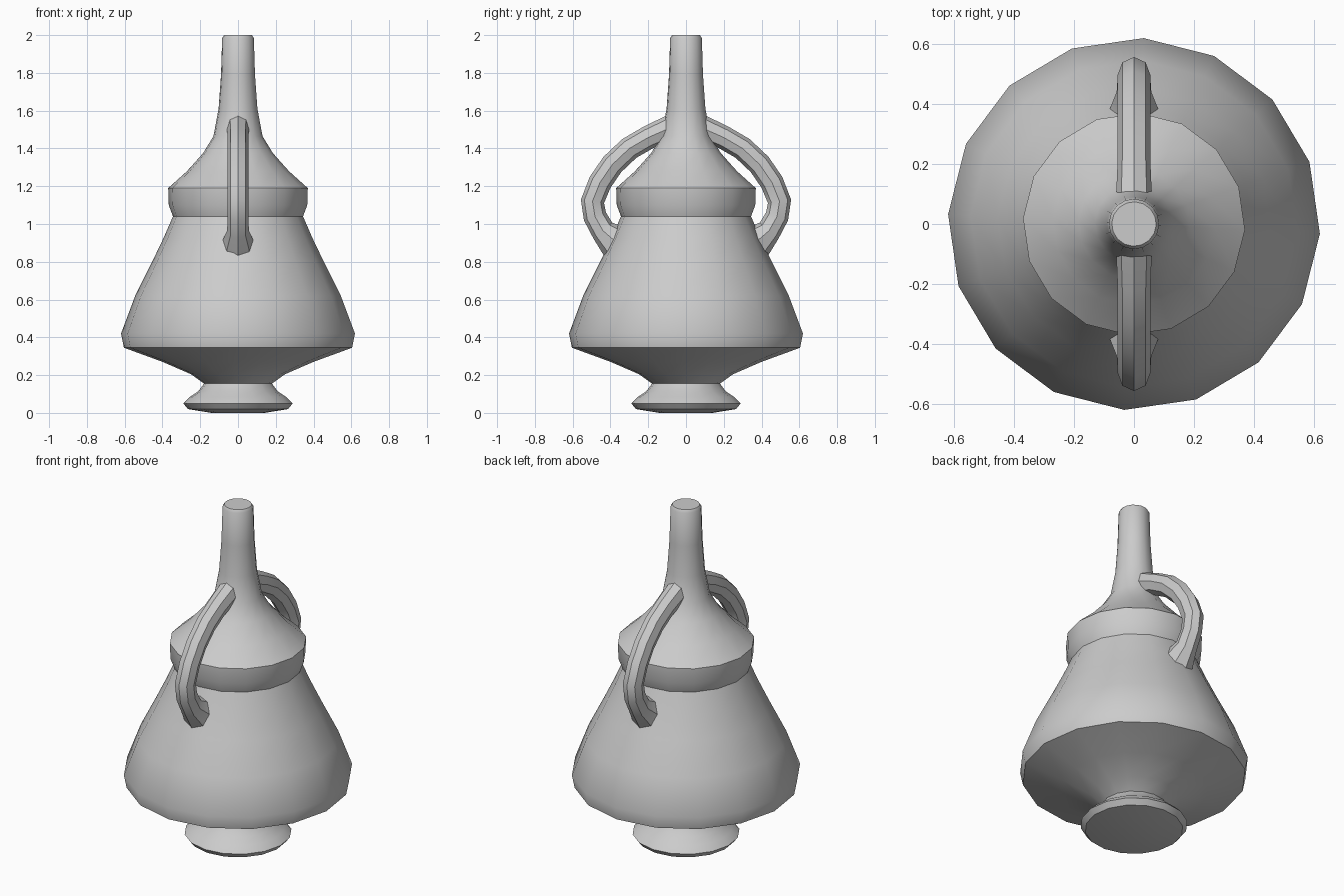
import bpy, bmesh, math
from mathutils import Vector

cube = bpy.data.objects.get("Cube")
if cube:
    bpy.data.objects.remove(cube)

SIDES = 16
TURN = math.radians(-3)

clay = bpy.data.materials.new("grey clay")
clay.use_nodes = True
GREY = (0.6, 0.6, 0.6, 1)
clay.diffuse_color = GREY
clay.node_tree.nodes["Principled BSDF"].inputs["Base Color"].default_value = GREY


def skin(name, rings, angle):
    """Bridge a list of closed rings, cap both ends and shade by angle."""
    bm = bmesh.new()
    loops = [[bm.verts.new(p) for p in ring] for ring in rings]
    n = len(loops[0])
    for a, b in zip(loops, loops[1:]):
        for i in range(n):
            j = (i + 1) % n
            bm.faces.new((a[i], a[j], b[j], b[i]))
    bm.faces.new(loops[0])
    bm.faces.new(loops[-1])
    bmesh.ops.recalc_face_normals(bm, faces=bm.faces)
    mesh = bpy.data.meshes.new(name)
    bm.to_mesh(mesh)
    bm.free()
    mesh.materials.append(clay)
    obj = bpy.data.objects.new(name, mesh)
    bpy.context.collection.objects.link(obj)
    bpy.ops.object.select_all(action='DESELECT')
    obj.select_set(True)
    bpy.context.view_layer.objects.active = obj
    bpy.ops.object.shade_smooth_by_angle(angle=math.radians(angle))


def lathe(name, profile):
    rings = []
    for r, z in profile:
        angles = [TURN + math.tau * i / SIDES for i in range(SIDES)]
        rings.append([(r * math.cos(a), r * math.sin(a), z) for a in angles])
    skin(name, rings, 32)


# Foot, belly, collar, shoulder and neck in one turned profile (radius, height)
lathe("vase_body", [
    (0.14, 0.0), (0.265, 0.02), (0.29, 0.05), (0.255, 0.085), (0.21, 0.115),
    (0.18, 0.155), (0.25, 0.205), (0.4, 0.27), (0.605, 0.345),
    (0.62, 0.42), (0.545, 0.62), (0.455, 0.8), (0.395, 0.925), (0.345, 1.04),
    (0.367, 1.1), (0.37, 1.19), (0.27, 1.28), (0.185, 1.375), (0.13, 1.465),
    (0.103, 1.61), (0.09, 1.79), (0.084, 1.985), (0.074, 2.0)])


# Arched handle: (distance from axis, height, thickness scale)
PATH = [(0.07, 1.515, 1.1), (0.2, 1.458, 1), (0.3, 1.4, 1), (0.39, 1.315, 1),
        (0.455, 1.22, 1), (0.495, 1.12, 1), (0.482, 1.04, 1), (0.44, 0.965, 1.05),
        (0.365, 0.9, 1.6)]


def handle(name, side):
    rings = []
    for i, (d, z, s) in enumerate(PATH):
        before, after = PATH[max(i - 1, 0)], PATH[min(i + 1, len(PATH) - 1)]
        along = Vector((0, after[0] - before[0], after[1] - before[1])).normalized()
        out = Vector((0, -along.z, along.y))
        ring = []
        for k in range(8):
            a = math.tau * k / 8
            p = Vector((0, d, z)) + out * (0.062 * s * math.cos(a))
            p.x = 0.055 * s * math.sin(a)
            p.y *= side
            ring.append(p)
        rings.append(ring)
    skin(name, rings, 35)


handle("front_handle", -1)
handle("back_handle", 1)
